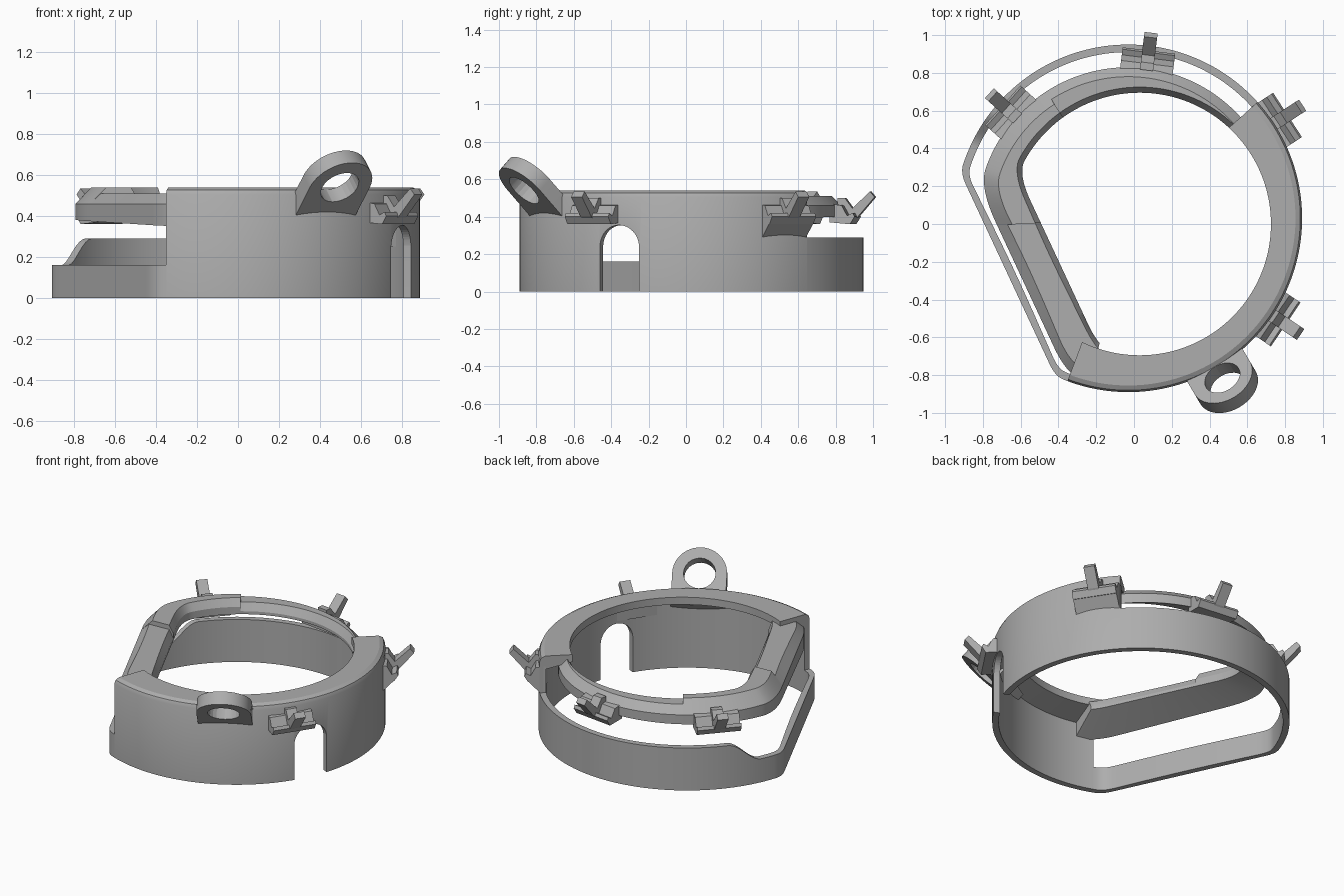
import bpy, bmesh, math
from mathutils import Vector, Matrix

if "Cube" in bpy.data.objects:
    bpy.data.objects.remove(bpy.data.objects["Cube"])

grey = bpy.data.materials.new("plain_grey")
grey.use_nodes = True
grey.diffuse_color = (0.42, 0.42, 0.42, 1)
grey.node_tree.nodes["Principled BSDF"].inputs["Base Color"].default_value = grey.diffuse_color

CENTRE = Vector((-0.03, 0.03, 0))
CHORD = math.radians(205)      # direction of the flat side
R = 0.92                       # outer radius
WALL = 0.04                    # wall thickness


def finish(name, bm, smooth=True):
    bmesh.ops.recalc_face_normals(bm, faces=bm.faces)
    me = bpy.data.meshes.new(name)
    bm.to_mesh(me)
    bm.free()
    me.materials.append(grey)
    ob = bpy.data.objects.new(name, me)
    bpy.context.collection.objects.link(ob)
    if smooth:
        bpy.ops.object.select_all(action='DESELECT')
        ob.select_set(True)
        bpy.context.view_layer.objects.active = ob
        bpy.ops.object.shade_smooth_by_angle(angle=math.radians(25))
    return ob


def flat_sided(a, radius, dist, k):
    """Radius of a circle cut by the chord, with a rounded corner of size k."""
    line = dist / max(math.cos(a - CHORD), 0.05)
    h = max(k - abs(radius - line), 0) / k
    return min(radius, line) - h * h * k / 4


def opening(a):
    """Radius of the off-centre round opening."""
    o, u = Vector((0.06, -0.03)), Vector((math.cos(a), math.sin(a)))
    return o.dot(u) + math.sqrt(0.695 ** 2 - (o.x * u.y - o.y * u.x) ** 2)


def sweep(name, start, end, section):
    """Loft a closed (radius, z) section around the centre, capping both ends."""
    bm = bmesh.new()
    n = max(8, int((end - start) / 1.5))
    rings = []
    for i in range(n + 1):
        a = math.radians(start + (end - start) * i / n)
        d = Vector((math.cos(a), math.sin(a), 0))
        rings.append([bm.verts.new(CENTRE + d * r + Vector((0, 0, z))) for r, z in section(a)])
    m = len(rings[0])
    for p, q in zip(rings, rings[1:]):
        for j in range(m):
            k = (j + 1) % m
            bm.faces.new((p[j], p[k], q[k], q[j]))
    bm.faces.new(rings[0])
    bm.faces.new(rings[-1])
    return finish(name, bm)


def extrude(name, profile, width, matrix, smooth=False):
    """Prism of a local (x, z) profile, width along y, placed by matrix."""
    bm = bmesh.new()
    face = bm.faces.new([bm.verts.new((x, -width / 2, z)) for x, z in profile])
    out = bmesh.ops.extrude_face_region(bm, geom=[face])["geom"]
    bmesh.ops.translate(bm, vec=(0, width, 0),
                        verts=[v for v in out if isinstance(v, bmesh.types.BMVert)])
    bm.transform(matrix)
    return finish(name, bm, smooth)


def cut(target, cutter):
    mod = target.modifiers.new("cut", 'BOOLEAN')
    mod.operation, mod.solver, mod.object = 'DIFFERENCE', 'EXACT', cutter
    bpy.ops.object.select_all(action='DESELECT')
    bpy.context.view_layer.objects.active = target
    target.select_set(True)
    bpy.ops.object.modifier_apply(modifier=mod.name)
    bpy.data.objects.remove(cutter)


def radial(angle, r, z=0):
    """Frame whose x axis points outward from the centre."""
    turn = Matrix.Rotation(math.radians(angle), 4, 'Z')
    return Matrix.Translation(CENTRE) @ turn @ Matrix.Translation((r, 0, z))


def arc(radius, start, end, n=24):
    return [(radius * math.cos(math.radians(start + (end - start) * i / n)),
             radius * math.sin(math.radians(start + (end - start) * i / n))) for i in range(n + 1)]


# Tall wall with an inward flange
def tall_section(a):
    ri = opening(a)
    return [(R - WALL, 0), (R, 0), (R, 0.505), (R - 0.01, 0.528), (R - 0.035, 0.54),
            (ri, 0.54), (ri, 0.49), (R - WALL, 0.45)]


tall_wall = sweep("tall_wall", -110.5, 42, tall_section)


# Low wall, dropping to a strip along the flat side
def low_section(a):
    r = flat_sided(a, R, 0.704, 0.04)
    t = min(max((math.degrees(a) - 141) / 14, 0), 1)
    top = 0.29 - 0.13 * t * t * (3 - 2 * t)
    return [(r - WALL, 0), (r, 0), (r, top), (r - WALL, top)]


sweep("low_wall", 41.9, 249.6, low_section)


# Raised rim above the gap, in three levels
def rim_section(top, chamfer):
    def section(a):
        ro = flat_sided(a, 0.80 if a < CHORD else 0.89, 0.645, 0.1)
        ri = flat_sided(a, opening(a), 0.43, 0.1)
        bottom = 0.375 + 0.03 * (CENTRE.y + ro * math.sin(a))
        return [(ro, bottom), (ro, 0.46), (ro - chamfer, top),
                (ri + 0.03, top), (ri, top - 0.05), (ri, 0.44)]
    return section


sweep("back_rim", 38, 123, rim_section(0.51, 0.05))
sweep("corner_rim", 122.9, 183, rim_section(0.54, 0.08))
sweep("side_bar", 182.9, 257, rim_section(0.51, 0.055))

# Arched doorway
arch = [(0.115, -0.5)] + [(x, z) for x, z in arc(0.115, 0, 180)] + [(-0.115, -0.5)]
quarter = Matrix.Rotation(math.pi / 2, 4, 'Z')
cut(tall_wall, extrude("arch_cutter", arch, 0.3, radial(-25, 0.9, 0.24) @ quarter))
bpy.ops.object.shade_smooth_by_angle(angle=math.radians(25))

# Clips with a notched base and an upturned finger
base = [(-0.08, 0.37), (0.03, 0.36), (0.055, 0.40), (0.045, 0.42),
        (0.015, 0.405), (-0.015, 0.46), (-0.08, 0.47)]
finger = [(-0.05, 0.50), (-0.05, 0.40), (0.02, 0.37), (0.06, 0.40), (0.15, 0.505),
          (0.125, 0.535), (0.03, 0.445), (-0.01, 0.50)]
clips = {"back": (83, 0.84), "back_right": (138, 0.84), "back_left": (33, 0.95), "front_left": (-34, 0.95)}
for side, (angle, r) in clips.items():
    extrude(side + "_clip_base", base, 0.28, radial(angle, r))
    extrude(side + "_clip_finger", finger, 0.07, radial(angle, r))
extrude("clip_gusset", [(-0.08, 0.25), (0.03, 0.365), (-0.08, 0.38)], 0.28, radial(33, 0.95))

# Hanging lug leaning outward
lug_frame = radial(-59.5, 1.01, 0.57) @ Matrix.Rotation(math.radians(45), 4, 'Y') @ quarter
lug_frame = radial(-59.5, 1.01, 0.57) @ Matrix.Rotation(math.radians(45), 4, 'Y') @ quarter
lug = extrude("lug", [(0.17, -0.21)] + arc(0.17, 0, 180) + [(-0.17, -0.21)], 0.085, lug_frame, True)
cut(lug, extrude("lug_hole_cutter", arc(0.1, 0, 345, 23), 0.3, lug_frame))
bpy.ops.object.shade_smooth_by_angle(angle=math.radians(25))
